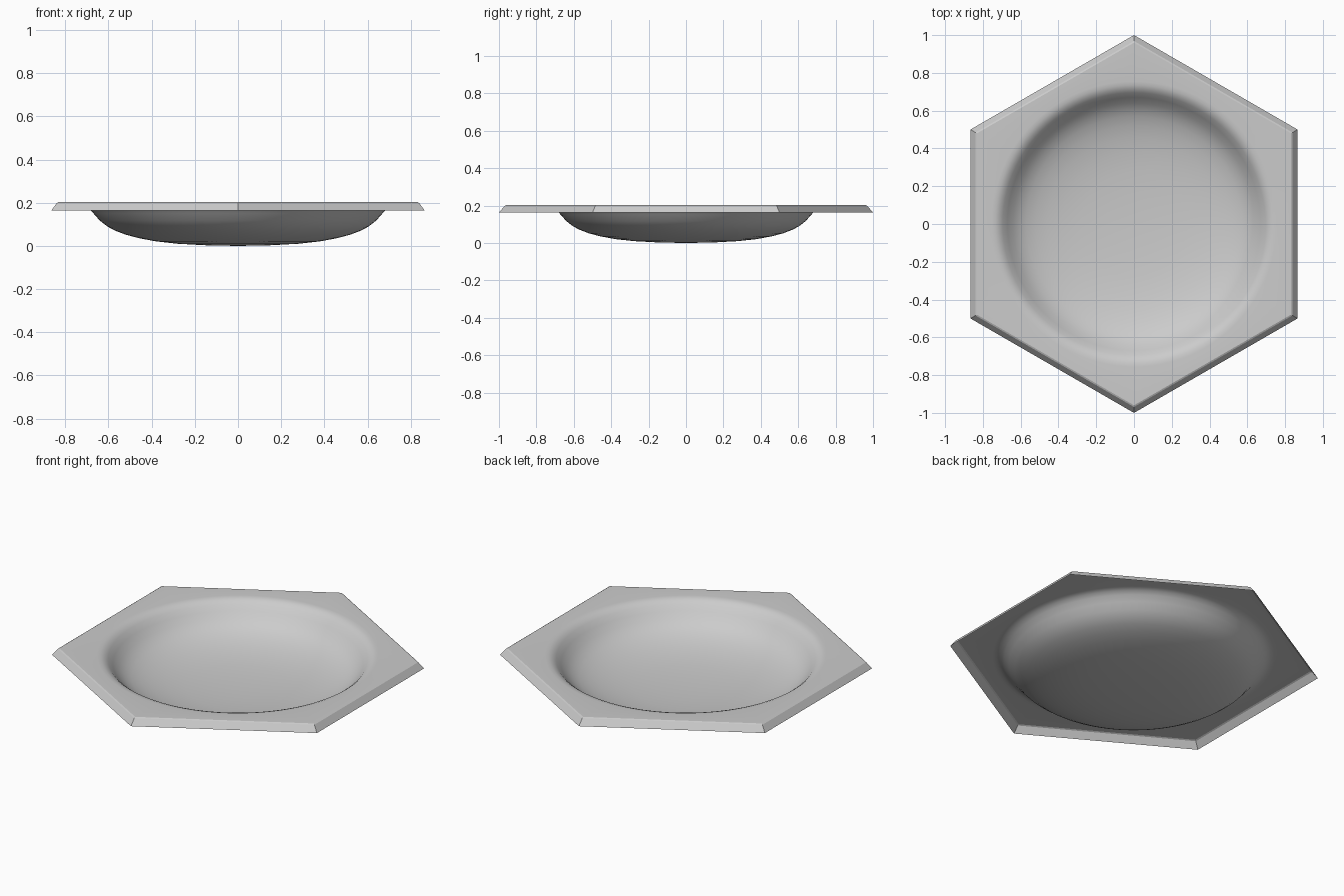
import bpy
import bmesh
from math import radians, sin, cos, pi

cube = bpy.data.objects.get("Cube")
if cube:
    bpy.data.objects.remove(cube, do_unlink=True)

SEGMENTS = 96

# Plate section (corner radius, height): sloping skirt, narrow chamfer, flat top
PLATE = [(1.0, 0.163), (0.969, 0.199), (0.96, 0.203)]

# Dish section (radius, height): soft rim, steep wall, nearly flat floor
DISH = [(0.755, 0.203), (0.735, 0.201), (0.715, 0.194), (0.695, 0.179),
        (0.67, 0.151), (0.64, 0.117), (0.605, 0.09), (0.57, 0.071),
        (0.52, 0.052), (0.46, 0.036), (0.38, 0.021), (0.28, 0.01), (0.15, 0.003)]

# Single light grey finish
grey = bpy.data.materials.new("light_grey")
grey.use_nodes = True
colour = (0.6, 0.6, 0.6, 1)
grey.diffuse_color = colour
grey.node_tree.nodes["Principled BSDF"].inputs["Base Color"].default_value = colour

bm = bmesh.new()


def ring(radius, z, hexagonal=False):
    """Closed loop of vertices, round or six-sided with corners on the y axis."""
    verts = []
    for i in range(SEGMENTS):
        a = 2 * pi * i / SEGMENTS
        r = radius
        if hexagonal:
            r *= cos(pi / 6) / cos(a % (pi / 3) - pi / 6)
        verts.append(bm.verts.new((-r * sin(a), r * cos(a), z)))
    return verts


# One thin pressed sheet, open underneath, from the skirt to the dish centre
loops = [ring(r, z, True) for r, z in PLATE] + [ring(r, z) for r, z in DISH]
for outer, inner in zip(loops, loops[1:]):
    for i in range(SEGMENTS):
        j = (i + 1) % SEGMENTS
        bm.faces.new((outer[i], outer[j], inner[j], inner[i]))
centre = bm.verts.new((0, 0, 0))
for i in range(SEGMENTS):
    bm.faces.new((loops[-1][i], loops[-1][(i + 1) % SEGMENTS], centre))

mesh = bpy.data.meshes.new("hexagonal_dish")
bm.to_mesh(mesh)
bm.free()
mesh.materials.append(grey)
dish = bpy.data.objects.new("hexagonal_dish", mesh)
bpy.context.collection.objects.link(dish)

# Smooth bowl with crisp plate edges
bpy.ops.object.select_all(action='DESELECT')
dish.select_set(True)
bpy.context.view_layer.objects.active = dish
bpy.ops.object.shade_smooth_by_angle(angle=radians(20))
